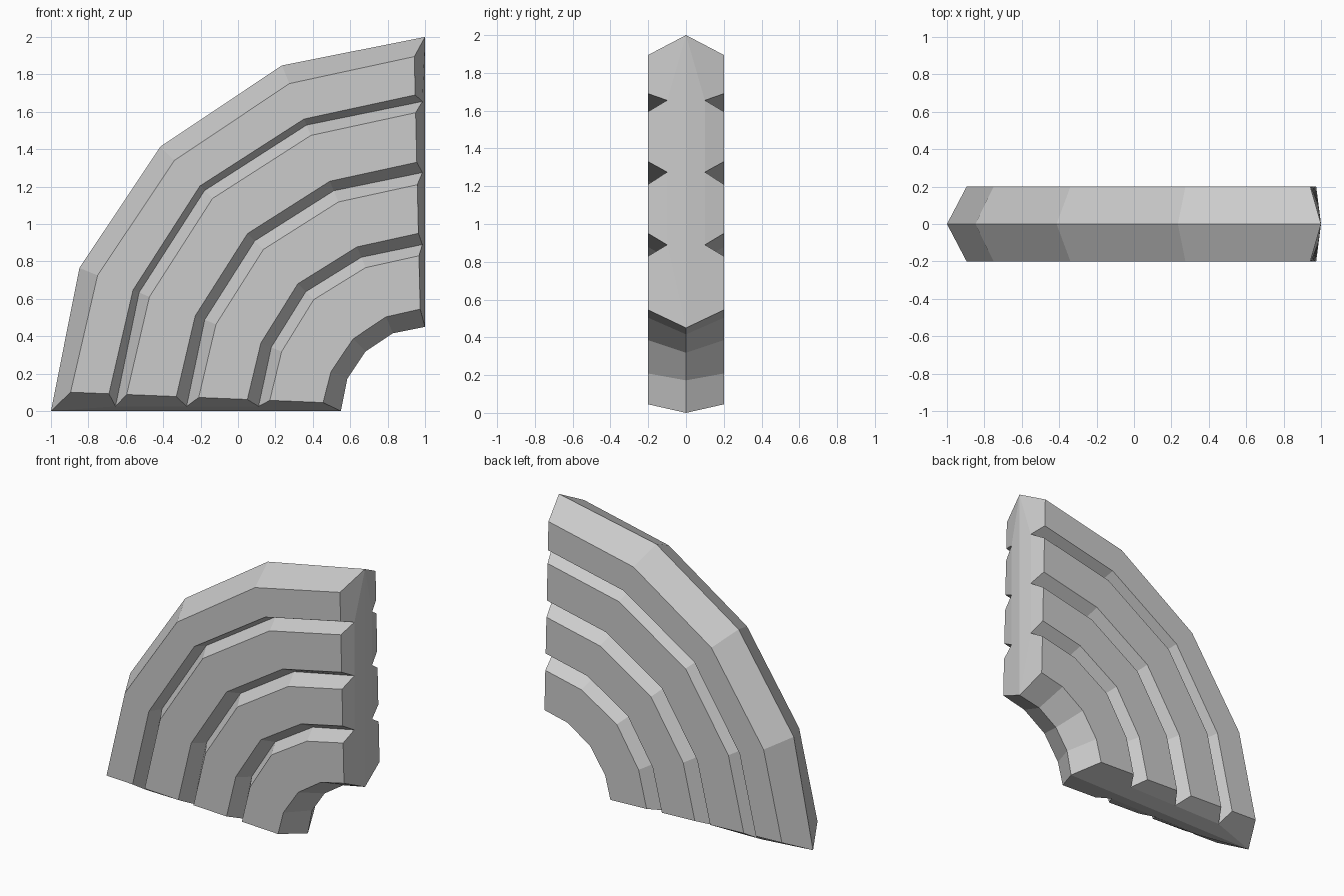
import bpy, bmesh, math

if "Cube" in bpy.data.objects:
    bpy.data.objects.remove(bpy.data.objects["Cube"])

# Half cross-section as (radius, y): ridge, chamfer, three V grooves, inner ridge
PROFILE = [(2.0, 0), (1.895, .2),
           (1.69, .2), (1.655, .1), (1.595, .2),
           (1.33, .2), (1.275, .1), (1.21, .2),
           (0.95, .2), (0.89, .1), (0.83, .2),
           (0.545, .2), (0.45, 0)]
STEPS = 4


def inset(r, y, scale):
    """Distance the pointed end face recedes towards the sides."""
    if y == 0:
        return 0
    return scale * ((0.023 + 0.041 * r) if y > .15 else 0.025)


def ring_point(r, y, i):
    if i == 0:
        return (1 - r, y, inset(r, y, 1))
    if i == STEPS:
        return (1 - inset(r, y, 0.57), y, r)
    a = math.radians(90 * i / STEPS)
    if i == 2 and 0 < y and 0.6 < r < 1.8:
        r += 0.012
    return (1 - r * math.cos(a), y, r * math.sin(a))


bm = bmesh.new()
rings = [[bm.verts.new(ring_point(r, y, i)) for r, y in PROFILE]
         for i in range(STEPS + 1)]

# Swept surface of one half
for a, b in zip(rings, rings[1:]):
    for j in range(len(PROFILE) - 1):
        bm.faces.new((a[j], a[j + 1], b[j + 1], b[j]))

# Pointed end faces: one facet per band plus a centre strip
for ring in (rings[0], rings[-1]):
    for ids in ((0, 1, 2, 3), (3, 4, 5, 6), (6, 7, 8, 9), (9, 10, 11, 12),
                (0, 3, 6), (0, 6, 12), (6, 9, 12)):
        bm.faces.new([ring[k] for k in ids])

# Mirror to the other half
geom = bm.verts[:] + bm.edges[:] + bm.faces[:]
bmesh.ops.mirror(bm, geom=geom, axis='Y', merge_dist=0.0005)
bmesh.ops.remove_doubles(bm, verts=bm.verts[:], dist=0.0005)
bmesh.ops.recalc_face_normals(bm, faces=bm.faces[:])

mesh = bpy.data.meshes.new("grooved_quarter_arch")
bm.to_mesh(mesh)
bm.free()
arch = bpy.data.objects.new("grooved_quarter_arch", mesh)
bpy.context.collection.objects.link(arch)
